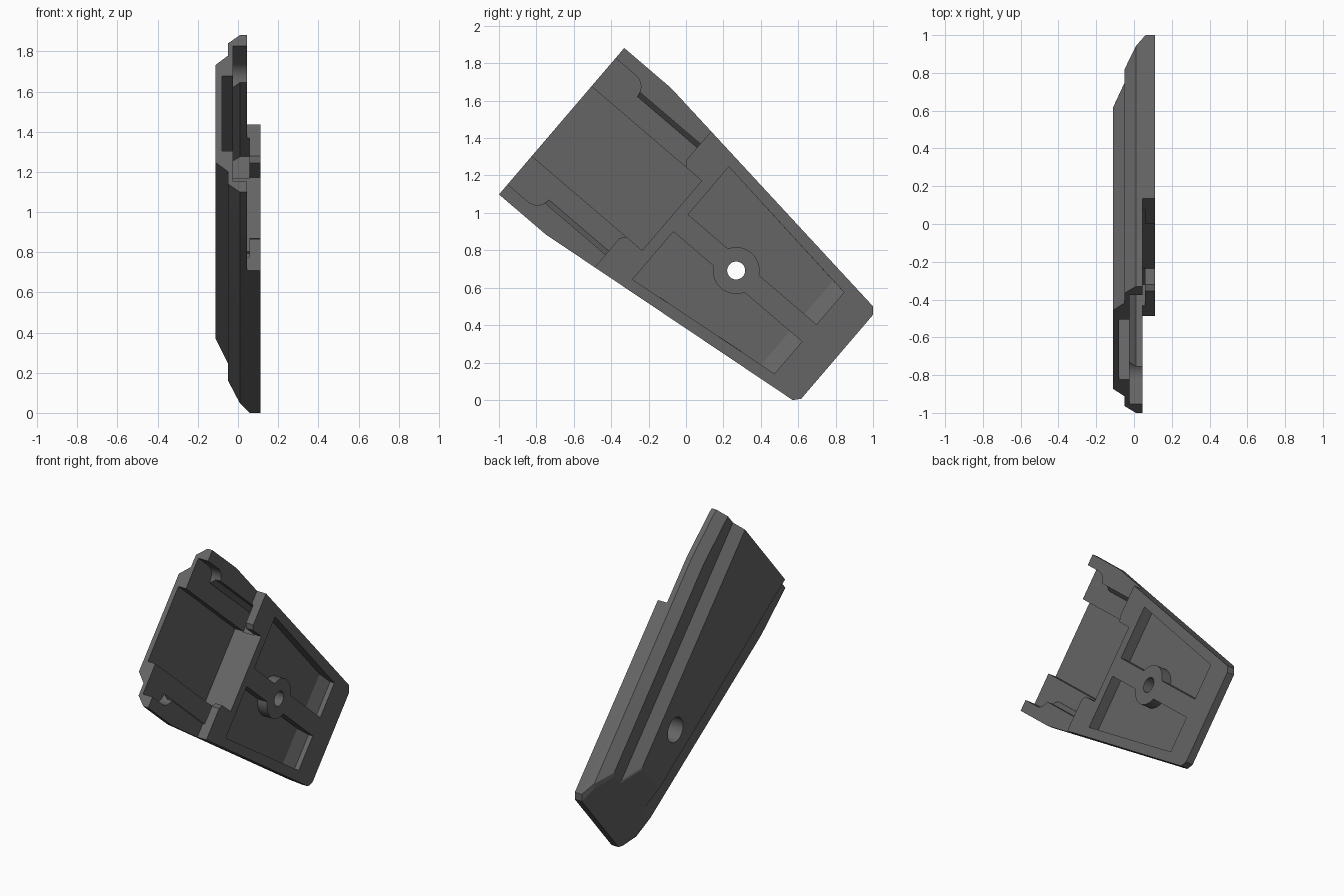
import bpy, bmesh
from math import sin, cos, radians
from mathutils import Matrix, Vector

if "Cube" in bpy.data.objects:
    bpy.data.objects.remove(bpy.data.objects["Cube"])

# Local frame: u along the plate, v across it, w through its thickness
FRAME = Matrix(((0, 0, 1, 0),
                (.76, .65, 0, -.665),
                (-.65, .76, 0, 1.49),
                (0, 0, 0, 1)))
HOLE_U = 1.228


def volume(me):
    bm = bmesh.new()
    bm.from_mesh(me)
    vol = bm.calc_volume(signed=True) if bm.faces else 0
    bm.free()
    return vol


def loft(name, rings):
    """Closed solid through rings of (points_uv, w)."""
    bm = bmesh.new()
    loops = [[bm.verts.new(FRAME @ Vector((u, v, w))) for u, v in pts]
             for pts, w in rings]
    n = len(loops[0])
    for a, b in zip(loops, loops[1:]):
        for i in range(n):
            j = (i + 1) % n
            bm.faces.new((a[i], a[j], b[j], b[i]))
    bm.faces.new(loops[0][::-1])
    bm.faces.new(loops[-1])
    bm.normal_update()
    bmesh.ops.connect_verts_nonplanar(bm, angle_limit=.001, faces=bm.faces[:])
    if bm.calc_volume(signed=True) < 0:
        bmesh.ops.reverse_faces(bm, faces=bm.faces[:])
    me = bpy.data.meshes.new(name)
    bm.to_mesh(me)
    bm.free()
    ob = bpy.data.objects.new(name, me)
    bpy.context.collection.objects.link(ob)
    return ob


def both(half):
    """Mirror a half outline across v = 0."""
    return half + [(u, -v) for u, v in reversed(half)]


def arc(cu, cv, r, a0, a1, n):
    return [(cu + r * cos(radians(a0 + (a1 - a0) * i / n)),
             cv + r * sin(radians(a0 + (a1 - a0) * i / n))) for i in range(n + 1)]


def cut(target, cutter):
    """Subtract cutter, taking the first solver that gives a sound solid."""
    before = volume(target.data)
    mod = target.modifiers.new("cut", 'BOOLEAN')
    mod.operation = 'DIFFERENCE'
    mod.object = cutter
    result = None
    for solver in ('EXACT', 'MANIFOLD', 'FLOAT'):
        mod.solver = solver
        bpy.context.view_layer.update()
        deps = bpy.context.evaluated_depsgraph_get()
        me = bpy.data.meshes.new_from_object(target.evaluated_get(deps))
        if before * .5 < volume(me) < before * .99999:
            result = me
            break
    target.modifiers.remove(mod)
    if result:
        target.data = result
    bpy.data.objects.remove(cutter)


# Tapered plate with a stepped, chamfered back
outer = both([(0, .515), (.33, .515), (1.908, .33), (1.938, .295)])
plate = loft("tapered_plate", [
    (outer, .111),
    (outer, .06),
    (both([(0, .515), (.33, .515), (1.825, .338), (1.845, .31)]), .01),
    (both([(0, .46), (.33, .46), (1.705, .29), (1.72, .27)]), -.05),
    (both([(0, .38), (.33, .3412), (1.70, .18), (1.712, .172)]), -.05),
    (both([(0, .32), (.33, .2812), (1.565, .136), (1.577, .128)]), -.111),
])

# Lowered front half, leaving the raised block with notched shoulders
cut(plate, loft("step_cutter", [
    (both([(-.1, .7), (.642, .7), (.642, .273), (.668, .241), (.70, .2)]), w)
    for w in (.045, .3)]))

# Wide central channel
cut(plate, loft("channel_cutter", [
    (both([(-.12, .245), (.776, .245)]), w) for w in (-.08, .31)]))

for s in (1, -1):
    def side(pts):
        return [(u, s * v) for u, v in pts]

    # Side rail floor: rounded pocket at the open end, undercut below the block
    rail = ([(-.11, .2), (-.11, .444)] + arc(.14, .362, .082, 90, 0, 16)
            + [(.787, .362), (.787, .243), (.77, .24), (.77, .2)])
    cut(plate, loft("rail_cutter", [(side(rail), w) for w in (-.025, .058)]))

    # Sloped slot wall beside the rail
    cut(plate, loft("slot_cutter", [
        (side([(.15, .35), (.786, .35), (.786, v), (.15, v)]), w)
        for v, w in ((.3635, -.024), (.39, .01), (.39, .0575))]))

    # Shallow front pocket around the hub, with a ramped far end
    def pocket(end, v):
        return side([(.838, .06)] + arc(HOLE_U, 0, .125, 151.3, 28.7, 24)
                    + [(end, .06), (end, v), (.838, .396)])
    cut(plate, loft("pocket_cutter", [
        (pocket(1.657, .296), .043),
        (pocket(1.742, .286), .08),
        (pocket(1.742, .286), .3)]))

# Screw hole and its counterbore on the back
for r, w0, w1 in ((.048, -.3, .3), (.08, -.31, 0)):
    ring = arc(HOLE_U, 0, r, 0, 360, 64)[:-1]
    cut(plate, loft("hole_cutter", [(ring, w0), (ring, w1)]))

# Dark grey plastic
mat = bpy.data.materials.new("dark_grey")
mat.diffuse_color = (.13, .13, .13, 1)
mat.use_nodes = True
mat.node_tree.nodes["Principled BSDF"].inputs["Base Color"].default_value = mat.diffuse_color
plate.data.materials.clear()
plate.data.materials.append(mat)

# Smooth the round walls, keep edges sharp
bpy.ops.object.select_all(action='DESELECT')
plate.select_set(True)
bpy.context.view_layer.objects.active = plate
bpy.ops.object.shade_smooth_by_angle(angle=radians(6.2))
